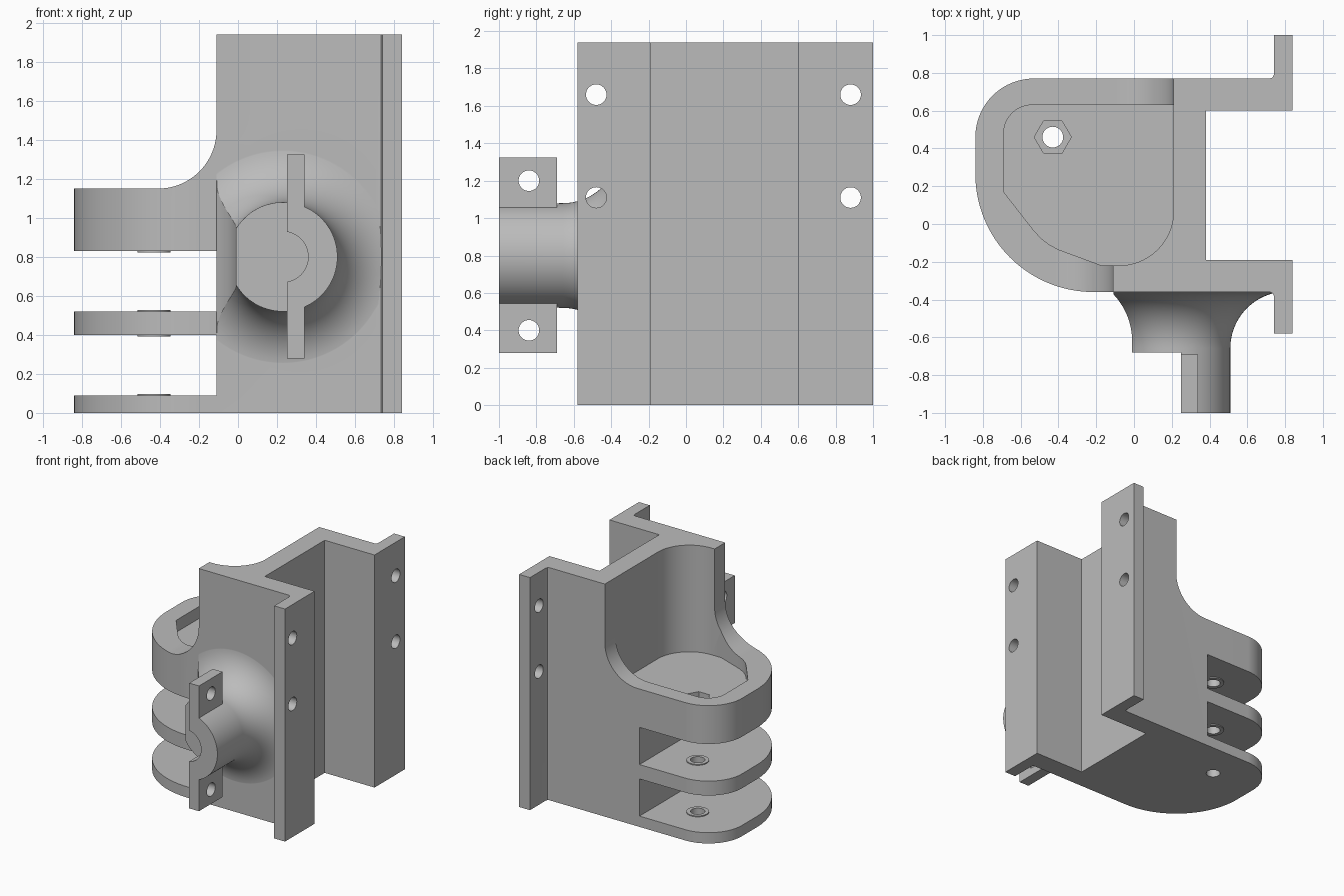
import bpy, bmesh, math
from mathutils import Matrix

if "Cube" in bpy.data.objects:
    bpy.data.objects.remove(bpy.data.objects["Cube"], do_unlink=True)

grey = bpy.data.materials.new("plain grey")
grey.use_nodes = True
grey.diffuse_color = (0.5, 0.5, 0.5, 1)
for node in grey.node_tree.nodes:
    if node.type == "BSDF_PRINCIPLED":
        node.inputs["Base Color"].default_value = grey.diffuse_color


def finish(name, bm):
    bmesh.ops.recalc_face_normals(bm, faces=bm.faces)
    mesh = bpy.data.meshes.new(name)
    bm.to_mesh(mesh)
    bm.free()
    obj = bpy.data.objects.new(name, mesh)
    bpy.context.scene.collection.objects.link(obj)
    return obj


def arc(cx, cy, r, start, end, steps=20):
    angles = [math.radians(start + (end - start) * i / steps) for i in range(steps + 1)]
    return [(cx + r * math.cos(a), cy + r * math.sin(a)) for a in angles]


def prism(name, outline, axis, low, high):
    """Extrude a 2D outline along x, y or z."""
    place = {"x": lambda u, v, w: (w, u, v),
             "y": lambda u, v, w: (u, w, v),
             "z": lambda u, v, w: (u, v, w)}[axis]
    bm = bmesh.new()
    a = [bm.verts.new(place(u, v, low)) for u, v in outline]
    b = [bm.verts.new(place(u, v, high)) for u, v in outline]
    n = len(a)
    bm.faces.new(a)
    bm.faces.new(b[::-1])
    for i in range(n):
        j = (i + 1) % n
        bm.faces.new((a[i], a[j], b[j], b[i]))
    return finish(name, bm)


def box(name, x, y, z):
    return prism(name, [(x[0], y[0]), (x[1], y[0]), (x[1], y[1]), (x[0], y[1])], "z", *z)


def rod(name, u, v, r, axis, low, high, sides=40):
    return prism(name, arc(u, v, r, 0, 360, sides)[:-1], axis, low, high)


def combine(obj, tool, operation="DIFFERENCE"):
    mod = obj.modifiers.new("combine", "BOOLEAN")
    mod.operation, mod.solver, mod.object = operation, "EXACT", tool
    graph = bpy.context.evaluated_depsgraph_get()
    mesh = bpy.data.meshes.new_from_object(obj.evaluated_get(graph))
    obj.modifiers.clear()
    obj.data = mesh
    bpy.data.objects.remove(tool, do_unlink=True)


# Body: rounded nose, rail channel and two mounting flanges
outline = [(0.84, 1.0), (0.74, 1.0), (0.74, 0.79), (0.734, 0.776), (0.72, 0.77)]
outline += arc(-0.53, 0.46, 0.31, 90, 180)
outline += arc(-0.215, 0.265, 0.625, 180, 270, 32)
outline += [(0.72, -0.36), (0.734, -0.366), (0.74, -0.38), (0.74, -0.58), (0.84, -0.58),
            (0.84, -0.19), (0.38, -0.19), (0.38, 0.6), (0.84, 0.6)]
body = prism("bracket", outline, "z", 0, 1.94)

# Pocket open to the top
pocket = arc(-0.54, 0.48, 0.15, 90, 180, 12)
pocket += [(-0.69, 0.17), (-0.53, -0.035), (-0.49, -0.078), (-0.45, -0.108),
           (-0.4, -0.135), (-0.17, -0.22)]
pocket += arc(-0.08, 0.07, 0.29, 270, 360)
pocket += [(0.21, 0.63)]
combine(body, prism("pocket_cutter", pocket, "z", 1.05, 2.2))

# Lower the nose, with a fillet up to each side wall
for edge, near, far in ((-0.11, -0.6, 0.3), (0.21, 0.3, 0.9)):
    step = [(-1, 2.2), (-1, 1.15)] + arc(edge - 0.3, 1.45, 0.3, 270, 360) + [(edge, 2.2)]
    combine(body, prism("step_cutter", step, "y", near, far))

# Two pulley slots
for low, high in ((0.09, 0.4), (0.52, 0.83)):
    combine(body, box("slot_cutter", (-1, -0.11), (-1, 1), (low, high)))

# Axle bosses, nut recess and axle hole
axle = (-0.43, 0.46)
for low, high in ((0.05, 0.098), (0.392, 0.528), (0.822, 0.9)):
    combine(body, rod("boss", *axle, 0.085, "z", low, high), "UNION")
combine(body, rod("nut_cutter", *axle, 0.098, "z", 0.95, 1.2, 6))
combine(body, rod("axle_cutter", *axle, 0.055, "z", -0.1, 1.3))

# Flared arm turned about a front-to-back axis
cx, cz = 0.23, 0.8
profile = [(0, -0.33), (0.58, -0.33)] + arc(0.58, -0.658, 0.3, 90, 180, 24)
profile += [(0.28, -1), (0, -1)]
bm = bmesh.new()
verts = [bm.verts.new((r, y, 0)) for r, y in profile]
edges = [bm.edges.new(pair) for pair in zip(verts, verts[1:])]
bmesh.ops.spin(bm, geom=verts + edges, cent=(0, 0, 0), axis=(0, 1, 0),
               angle=math.tau, steps=96, use_duplicate=False)
bmesh.ops.remove_doubles(bm, verts=bm.verts, dist=0.0001)
bmesh.ops.transform(bm, matrix=Matrix.Translation((cx, 0, cz)), verts=bm.verts)
arm = finish("arm", bm)

# Trim the arm: curved left side and half clamp at the tip
side = [(-1, -0.2), (-0.11, -0.2), (-0.11, -0.36)] + arc(-0.37, -0.62, 0.36, 43, 0, 14)
side += [(-0.01, -1.2), (-1, -1.2)]
combine(arm, prism("side_cutter", side, "z", -0.5, 2.2))
combine(arm, box("half_cutter", (-1, 0.25), (-1.2, -0.68), (0, 2)))

# Clamp tabs, bore and screw holes
combine(arm, box("clamp_tabs", (0.25, 0.34), (-1, -0.69), (0.28, 1.325)), "UNION")
combine(arm, rod("bore_cutter", cx, cz, 0.13, "y", -1.1, -0.68, 48))
for z in (0.4, 1.2):
    combine(arm, rod("tab_hole_cutter", -0.84, z, 0.055, "x", 0.1, 0.45))
combine(body, arm, "UNION")

# Flange screw holes
for y in (-0.48, 0.88):
    for z in (1.11, 1.66):
        combine(body, rod("flange_hole_cutter", y, z, 0.055, "x", 0.7, 0.9))

# Shading and colour
body.data.materials.clear()
body.data.materials.append(grey)
for face in body.data.polygons:
    face.material_index = 0
bpy.ops.object.select_all(action="DESELECT")
body.select_set(True)
bpy.context.view_layer.objects.active = body
bpy.ops.object.shade_smooth_by_angle(angle=math.radians(25))
weighted = body.modifiers.new("even shading", "WEIGHTED_NORMAL")
weighted.keep_sharp = True
